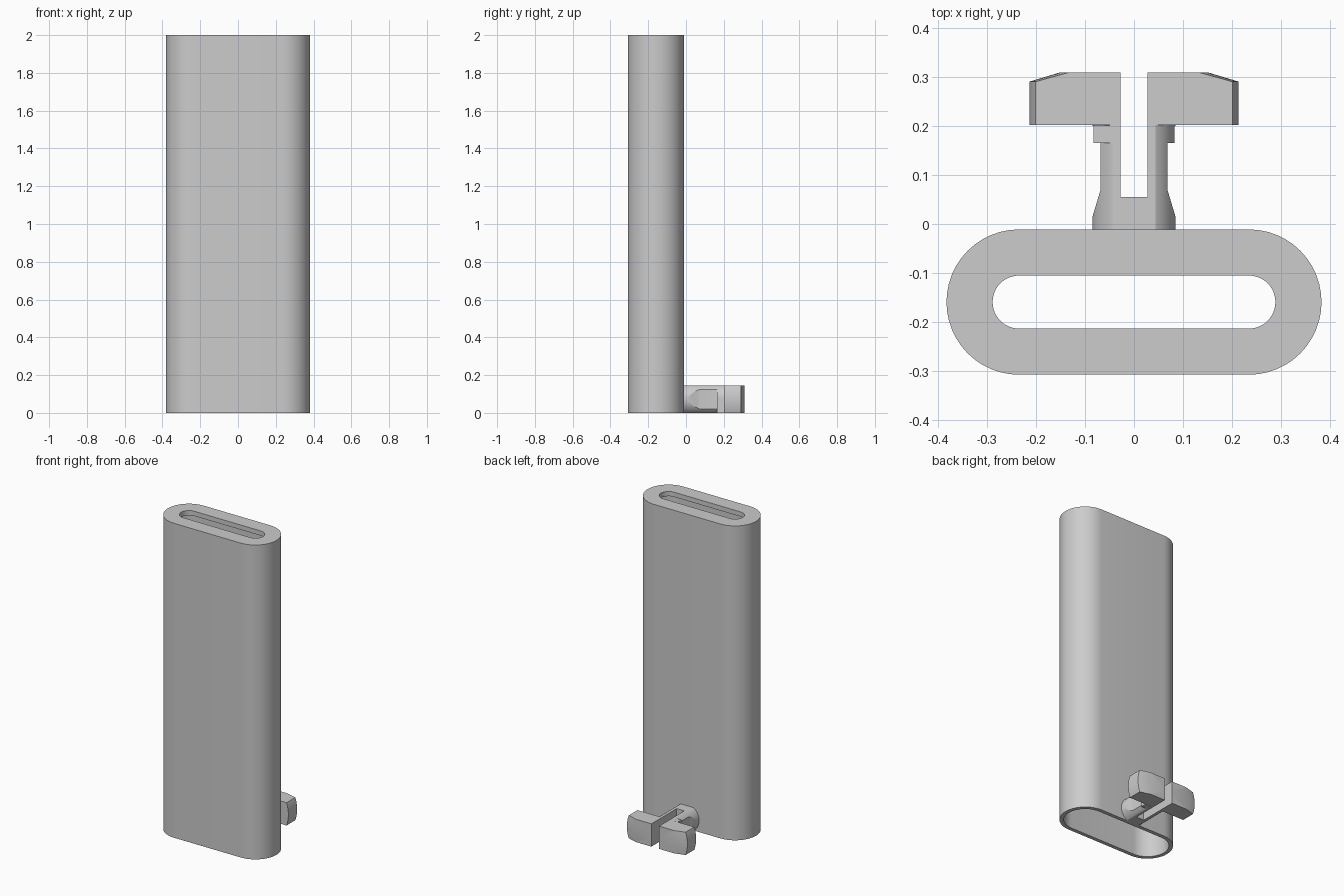
import bpy, bmesh, math
from mathutils import Matrix

if "Cube" in bpy.data.objects:
    bpy.data.objects.remove(bpy.data.objects["Cube"])

grey = bpy.data.materials.new("plain_grey")
grey.diffuse_color = (0.604, 0.604, 0.604, 1)
grey.use_nodes = True
grey.node_tree.nodes["Principled BSDF"].inputs["Base Color"].default_value = grey.diffuse_color


def make_object(name, bm):
    bmesh.ops.recalc_face_normals(bm, faces=bm.faces)
    mesh = bpy.data.meshes.new(name)
    bm.to_mesh(mesh)
    bm.free()
    mesh.materials.append(grey)
    obj = bpy.data.objects.new(name, mesh)
    bpy.context.collection.objects.link(obj)
    return obj


def smooth(obj):
    bpy.ops.object.select_all(action='DESELECT')
    obj.select_set(True)
    bpy.context.view_layer.objects.active = obj
    bpy.ops.object.shade_smooth_by_angle(angle=math.radians(20))


def slot_ring(bm, half, r, cy, z, n=24):
    """Ring of vertices with straight sides and round ends."""
    pts = []
    for side, start in ((1, -90), (-1, 90)):
        for i in range(n + 1):
            a = math.radians(start + 180 * i / n)
            pts.append(bm.verts.new((side * half + r * math.cos(a), cy + r * math.sin(a), z)))
    return pts


def bridge(bm, a, b):
    n = len(a)
    for i in range(n):
        bm.faces.new((a[i], a[(i + 1) % n], b[(i + 1) % n], b[i]))


# Hollow sleeve: thin wall, open bottom, top cap with a narrow slot
bm = bmesh.new()
rings = [slot_ring(bm, 0.234, r, -0.159, z) for r, z in
         ((0.148, 0), (0.148, 2), (0.054, 2), (0.054, 1.97), (0.124, 1.97), (0.124, 0))]
for i in range(len(rings)):
    bridge(bm, rings[i], rings[(i + 1) % len(rings)])
smooth(make_object("sleeve", bm))

# Clip: turned body around the y axis
H = 0.145
MID = H / 2
bm = bmesh.new()
profile = [(0, -0.015), (0.085, -0.015), (0.085, 0.202), (0.213, 0.202),
           (0.213, 0.29), (0.15, 0.309), (0, 0.309)]
verts = [bm.verts.new((r, y, MID)) for r, y in profile]
edges = [bm.edges.new(p) for p in zip(verts, verts[1:])]
bmesh.ops.spin(bm, geom=verts + edges, cent=(0, 0, MID), axis=(0, 1, 0),
               angle=2 * math.pi, steps=96, use_merge=True)
bmesh.ops.remove_doubles(bm, verts=bm.verts, dist=1e-5)
clip = make_object("split_clip", bm)

# Flat outline that trims the turned body and opens the centre slot
bm = bmesh.new()
half = [(0.1, -0.03), (0.086, 0.01), (0.068, 0.07), (0.068, 0.165), (0.083, 0.165),
        (0.083, 0.2), (0.25, 0.2), (0.25, 0.35), (0.027, 0.35), (0.027, 0.055)]
outline = half + [(-x, y) for x, y in reversed(half)]
face = bm.faces.new([bm.verts.new((x, y, 0)) for x, y in outline])
top = bmesh.ops.extrude_face_region(bm, geom=[face])["geom"]
bmesh.ops.translate(bm, vec=(0, 0, H), verts=[v for v in top if isinstance(v, bmesh.types.BMVert)])
trim = make_object("clip_trim", bm)
trim.hide_render = True

mod = clip.modifiers.new("trim", 'BOOLEAN')
mod.operation = 'INTERSECT'
mod.solver = 'EXACT'
mod.object = trim
bpy.context.view_layer.objects.active = clip
bpy.ops.object.modifier_apply(modifier=mod.name)
bpy.data.objects.remove(trim)
smooth(clip)

# Square turn stops: upper one on the left, lower one on the right
for name, side, z in (("left_stop", -1, 0.75 * H), ("right_stop", 1, 0.25 * H)):
    bm = bmesh.new()
    bmesh.ops.create_cube(bm, size=1, matrix=Matrix.Translation((side * 0.0635, 0.183, z))
                          @ Matrix.Diagonal((0.039, 0.036, MID, 1)))
    make_object(name, bm)
